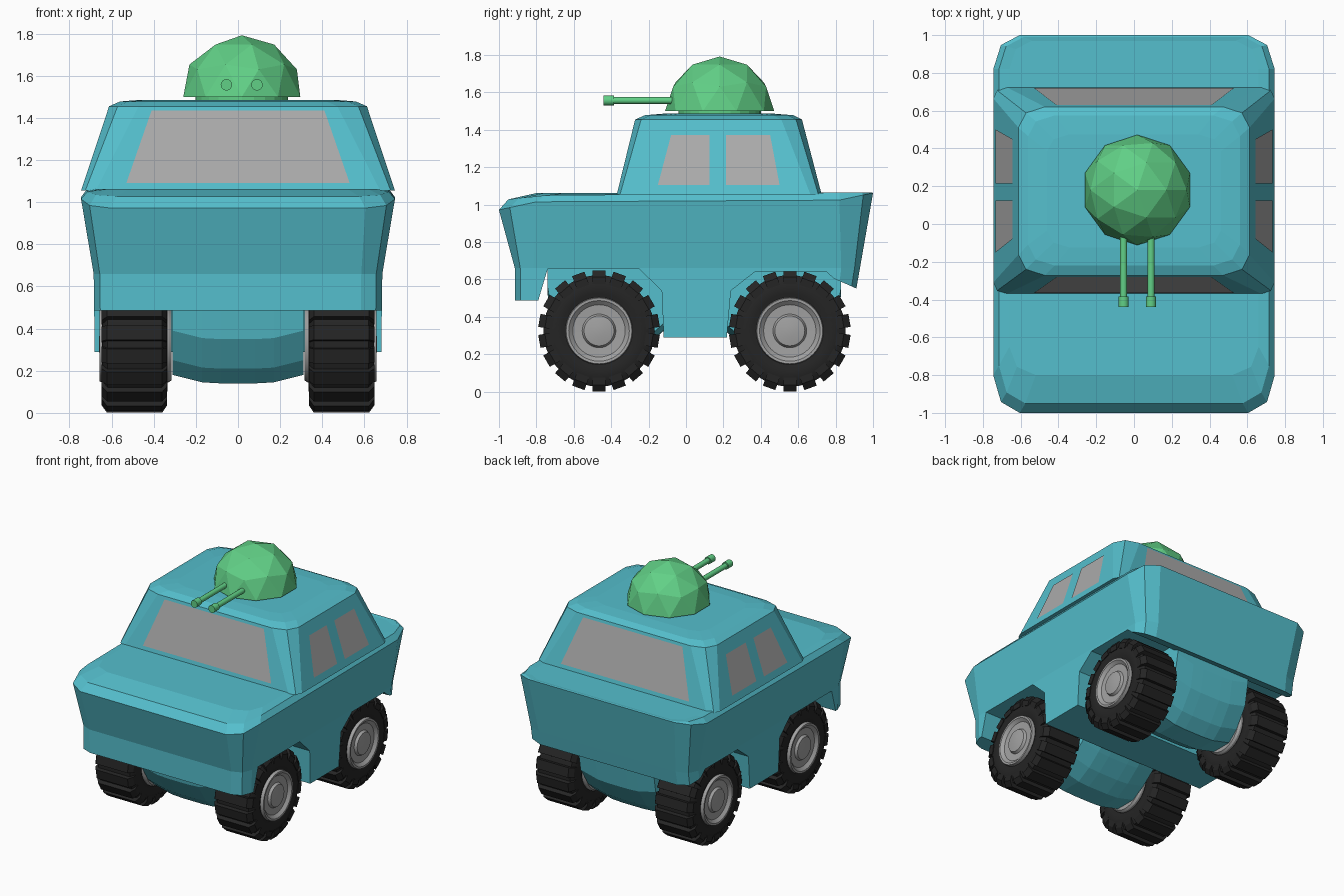
import bpy, bmesh, math
from mathutils import Matrix, Vector

if "Cube" in bpy.data.objects:
    bpy.data.objects.remove(bpy.data.objects["Cube"])


def mat(name, rgb):
    m = bpy.data.materials.new(name)
    m.diffuse_color = (*rgb, 1)
    m.use_nodes = True
    m.node_tree.nodes["Principled BSDF"].inputs["Base Color"].default_value = m.diffuse_color
    return m


TEAL = mat("teal_paint", (0.09, 0.52, 0.61))
GREEN = mat("green_paint", (0.12, 0.63, 0.24))
GREY = mat("window_grey", (0.41, 0.41, 0.41))
RIM = mat("rim_grey", (0.36, 0.36, 0.36))
BLACK = mat("tyre_black", (0.018, 0.018, 0.018))


def finish(bm, name, material, smooth=False, recalc=True):
    if recalc:
        bmesh.ops.recalc_face_normals(bm, faces=bm.faces[:])
    me = bpy.data.meshes.new(name)
    bm.to_mesh(me)
    bm.free()
    ob = bpy.data.objects.new(name, me)
    bpy.context.collection.objects.link(ob)
    me.materials.append(material)
    if smooth:
        bpy.ops.object.select_all(action='DESELECT')
        ob.select_set(True)
        bpy.context.view_layer.objects.active = ob
        bpy.ops.object.shade_smooth_by_angle(angle=math.radians(32))
    return ob


def outline(hw, yf, yr, cf, cr):
    """Plan outline with two-facet corners; cf / cr = (x, y) corner sizes."""
    def corner(y, d, c):
        return [(hw, y + d * c[1]), (hw - .29 * c[0], y + d * .29 * c[1]), (hw - c[0], y)]
    right = corner(yf, 1, cf)[::-1] + corner(yr, -1, cr)
    return right + [(-x, y) for x, y in reversed(right)]


def loft(rings, bm=None):
    """Skin a list of equal-length point rings and cap both ends."""
    bm = bm or bmesh.new()
    vs = [[bm.verts.new(p) for p in r] for r in rings]
    n = len(vs[0])
    for a, b in zip(vs, vs[1:]):
        for i in range(n):
            bm.faces.new((a[i], a[(i + 1) % n], b[(i + 1) % n], b[i]))
    bm.faces.new(vs[0][::-1])
    bm.faces.new(vs[-1])
    return bm


def ring(z, *args):
    pts = outline(*args)
    return [(x, y, z(y) if callable(z) else z) for x, y in pts]


def interp(table):
    def f(y):
        for (a, za), (b, zb) in zip(table, table[1:]):
            if y <= b:
                return za + (zb - za) * max(0, y - a) / (b - a)
        return table[-1][1]
    return f


# Hull: boat-like shell, then wheel arches cut out
edge_z = interp([(-1, .972), (-.94, .985), (-.8, 1.015), (-.6, 1.02), (.8, 1.02), (.94, 1.05), (1, 1.063)])
lip_z = interp([(-.95, 1.028), (-.75, 1.05), (-.4, 1.06), (1, 1.065)])
hull = finish(loft([
    ring(.29, .68, -.915, .865, (.1, .1), (.1, .08)),
    ring(.66, .685, -.915, .93, (.1, .1), (.12, .1)),
    ring(edge_z, .745, -1, 1, (.14, .2), (.14, .18)),
    ring(lip_z, .715, -.95, .99, (.14, .2), (.13, .17)),
    ring(1.062, .66, -.8, .97, (.14, .15), (.12, .15)),
]), "hull", TEAL)

ARCHES = {
    "front_arch_cutter": [(-1.1, .2), (-1.1, .487), (-.79, .487), (-.74, .655), (-.25, .655), (-.13, .54), (-.115, .2)],
    "rear_arch_cutter": [(.21, .2), (.24, .54), (.37, .642), (.75, .642), (.79, .605), (.915, .55), (1.1, .47), (1.1, .2)],
}
for name, prof in ARCHES.items():
    cutter = finish(loft([[(x, y, z) for y, z in prof] for x in (-1, 1)]), name, TEAL)
    cutter.hide_render = True
    mod = hull.modifiers.new(name, 'BOOLEAN')
    mod.operation, mod.solver, mod.object = 'DIFFERENCE', 'EXACT', cutter
    bpy.context.view_layer.objects.active = hull
    bpy.ops.object.modifier_apply(modifier=name)
    bpy.data.objects.remove(cutter)

# Axle housings bulging below the hull, mirrored front to back
MID = .045
for name, s in (("front_axle_housing", 1), ("rear_axle_housing", -1)):
    rings = []
    for y, z in [(-.74, .52), (-.71, .35), (-.62, .21), (-.54, .14), (-.38, .14), (-.27, .2), (-.17, .28), (-.08, .36)]:
        sec = [(.31, .67), (.31, z + .04), (.17, z + .005), (.08, z)]
        sec += [(-x, zz) for x, zz in reversed(sec)]
        rings.append([(x, MID + s * (y - MID), zz) for x, zz in sec])
    finish(loft(rings), name, TEAL)

# Cabin with sloped sides and softly stepped roof
ZB, ZS = 1.055, 1.455
YF, YR, HW = (-.37, -.272), (.725, .62), (.745, .612)
finish(loft([
    ring(ZB, HW[0], YF[0], YR[0], (.07, .06), (.07, .06)),
    ring(ZS, HW[1], YF[1], YR[1], (.14, .11), (.14, .11)),
    ring(1.478, .56, -.22, .575, (.14, .11), (.14, .11)),
    ring(1.486, .46, -.125, .475, (.12, .09), (.12, .09)),
]), "cabin", TEAL)


def slope(pair, z):
    return pair[0] + (pair[1] - pair[0]) * (z - ZB) / (ZS - ZB)


def window(name, pts, out):
    bm = bmesh.new()
    f = bm.faces.new([bm.verts.new(p) for p in pts])
    f.normal_update()
    if f.normal.dot(Vector(out)) < 0:
        f.normal_flip()
    bmesh.ops.translate(bm, verts=bm.verts[:], vec=f.normal * .004)
    finish(bm, name, GREY, recalc=False)


# Windows as thin plates on the cabin slopes
for name, pair, d in (("windscreen", YF, -1), ("rear_window", YR, 1)):
    window(name, [(x, slope(pair, z), z) for x, z in
                  ((-.53, 1.09), (.53, 1.09), (.41, 1.435), (-.41, 1.435))], (0, d, 0))
for side, s in (("right", 1), ("left", -1)):
    for part, ys in (("front", (-.15, .125, .125, -.08)), ("back", (.215, .5, .45, .215))):
        window(f"{side}_{part}_window",
               [(s * slope(HW, z), y, z) for y, z in zip(ys, (1.105, 1.105, 1.37, 1.37))], (s, 0, 0))

# Turret: half of a faceted ball on a short collar
TX, TY, TZ = .018, .18, 1.5
bm = bmesh.new()
bmesh.ops.create_icosphere(bm, subdivisions=2, radius=.292)
bmesh.ops.delete(bm, geom=[v for v in bm.verts if v.co.z < -.01], context='VERTS')
bmesh.ops.holes_fill(bm, edges=[e for e in bm.edges if e.is_boundary], sides=0)
bmesh.ops.translate(bm, verts=bm.verts[:], vec=(TX, TY, TZ))
finish(bm, "turret_dome", GREEN)


def cylinder(bm, r, depth, matrix, segs=16):
    bmesh.ops.create_cone(bm, cap_ends=True, segments=segs, radius1=r, radius2=r, depth=depth, matrix=matrix)


bm = bmesh.new()
cylinder(bm, .22, .04, Matrix.Translation((TX, TY, 1.485)), 24)
finish(bm, "turret_collar", GREEN)

# Twin barrels with thicker muzzles
for name, x in (("left_barrel", -.055), ("right_barrel", .09)):
    bm = bmesh.new()
    rot = Matrix.Rotation(math.pi / 2, 4, 'X')
    cylinder(bm, .019, .38, Matrix.Translation((x, -.2, 1.557)) @ rot)
    cylinder(bm, .027, .055, Matrix.Translation((x, -.4125, 1.557)) @ rot)
    finish(bm, name, GREEN, smooth=True)


def lathe(profile, centre, s, segs=40):
    """Revolve (x, radius) points about the x axis."""
    bm = bmesh.new()
    rows = []
    for x, r in profile:
        rows.append([bm.verts.new((s * x, centre[0] + r * math.cos(a), centre[1] + r * math.sin(a)))
                     for a in (2 * math.pi * i / segs for i in range(segs))])
    for a, b in zip(rows, rows[1:]):
        for i in range(segs):
            bm.faces.new((a[i], a[(i + 1) % segs], b[(i + 1) % segs], b[i]))
    bm.faces.new(rows[0][::-1])
    bm.faces.new(rows[-1])
    return bm


# Wheels: tyre with cross lugs, dished rim with hub
TYRE = [(.35, .17), (.335, .2), (.337, .26), (.36, .298), (.62, .298), (.643, .26), (.645, .2), (.63, .17)]
RIMP = [(.315, .07), (.315, .17), (.33, .18), (.64, .18), (.658, .176), (.657, .162), (.637, .14),
        (.634, .09), (.652, .08), (.66, .03)]
LUG = [(.336, .25), (.336, .288), (.36, .324), (.622, .324), (.648, .288), (.648, .25)]
LUGS = 18
for side, s in (("right", 1), ("left", -1)):
    for part, cy in (("front", -.465), ("back", .555)):
        c = (cy, .325)
        bm = lathe(TYRE, c, s)
        for i in range(LUGS):
            a = 2 * math.pi * (i + .5) / LUGS
            ca, sa = math.cos(a), math.sin(a)
            loft([[(s * x, c[0] + r * ca - t * sa, c[1] + r * sa + t * ca) for x, r in LUG]
                  for t in (-.035, .035)], bm)
        finish(bm, f"{side}_{part}_tyre", BLACK, smooth=True)
        finish(lathe(RIMP, c, s), f"{side}_{part}_rim", RIM, smooth=True)
